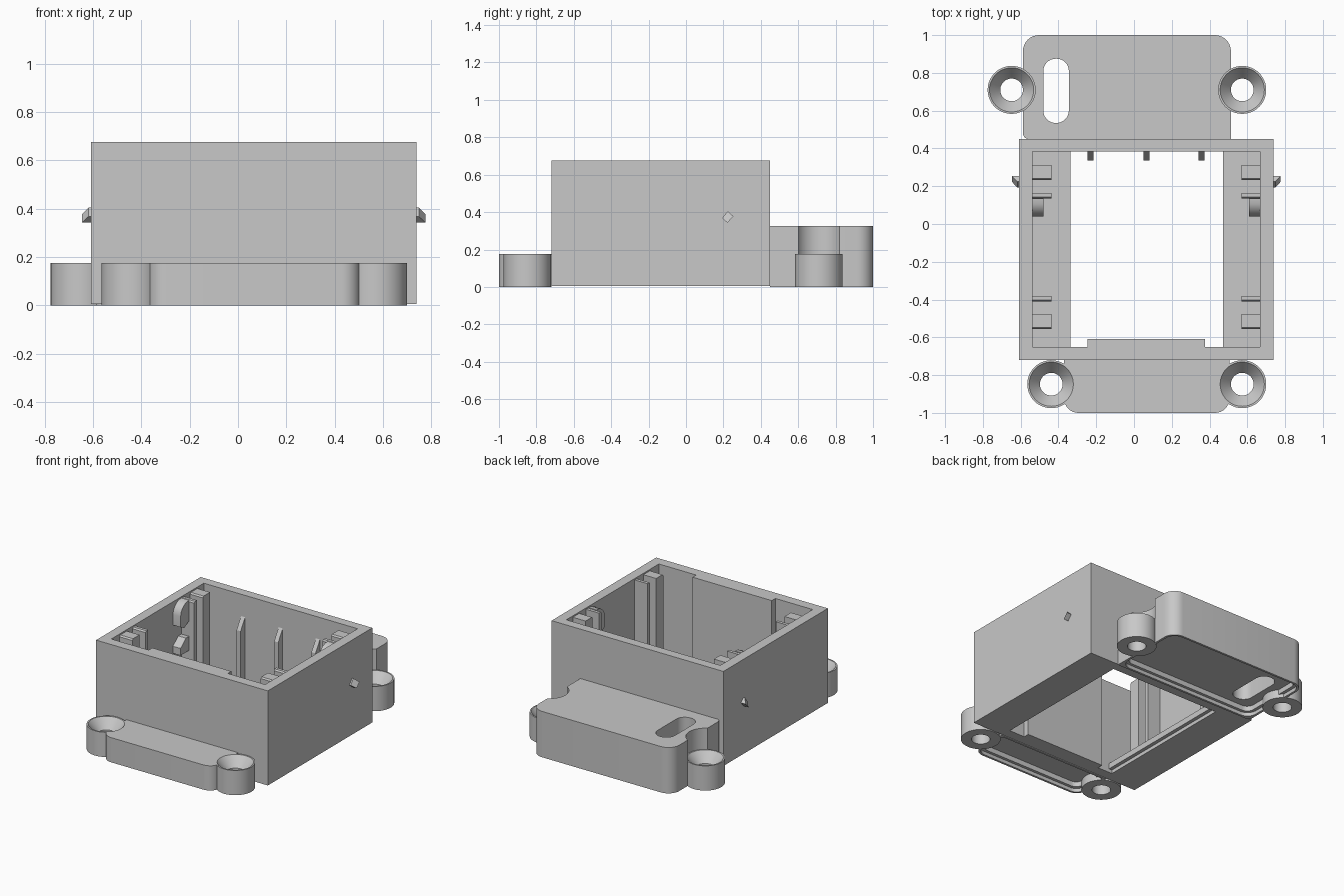
import bpy
import bmesh
from math import radians, cos, sin, pi

if "Cube" in bpy.data.objects:
    bpy.data.objects.remove(bpy.data.objects["Cube"])

grey = bpy.data.materials.new("plain grey")
grey.use_nodes = True
colour = (0.58, 0.58, 0.58, 1)
grey.diffuse_color = colour
grey.node_tree.nodes["Principled BSDF"].inputs["Base Color"].default_value = colour

MID = 0.065    # mirror line between the side walls


def finish(name, bm):
    bmesh.ops.recalc_face_normals(bm, faces=bm.faces)
    mesh = bpy.data.meshes.new(name)
    bm.to_mesh(mesh)
    bm.free()
    mesh.materials.append(grey)
    ob = bpy.data.objects.new(name, mesh)
    bpy.context.collection.objects.link(ob)
    return ob


def prism(name, points, low, high, axis="z"):
    """Extrude an outline along z (xy points) or along x (yz points)."""
    bm = bmesh.new()
    place = (lambda p, d: (p[0], p[1], d)) if axis == "z" else (lambda p, d: (d, p[0], p[1]))
    rings = [[bm.verts.new(place(p, d)) for p in points] for d in (low, high)]
    n = len(points)
    for ring in rings:
        bm.faces.new(ring)
    for i in range(n):
        j = (i + 1) % n
        bm.faces.new((rings[0][i], rings[0][j], rings[1][j], rings[1][i]))
    return finish(name, bm)


def rect(x0, x1, y0, y1, radii=(0, 0, 0, 0)):
    """Rectangle outline, each corner with its own radius."""
    corners = [(x0, y0, 1, 1), (x1, y0, -1, 1), (x1, y1, -1, -1), (x0, y1, 1, -1)]
    out = []
    for k, ((x, y, sx, sy), r) in enumerate(zip(corners, radii)):
        if r == 0:
            out.append((x, y))
            continue
        for s in range(9):
            a = pi + pi / 2 * (k + s / 8)
            out.append((x + sx * r + r * cos(a), y + sy * r + r * sin(a)))
    return out


def box(name, x0, x1, y0, y1, z0, z1):
    return prism(name, rect(x0, x1, y0, y1), z0, z1)


def disc(centre, r, z0, z1):
    pts = [(centre[0] + r * cos(2 * pi * i / 48), centre[1] + r * sin(2 * pi * i / 48)) for i in range(48)]
    return prism("cutter", pts, z0, z1)


def cut(ob, *cutters):
    for c in cutters:
        mod = ob.modifiers.new("cut", "BOOLEAN")
        mod.operation = "DIFFERENCE"
        mod.solver = "EXACT"
        mod.object = c
        bpy.context.view_layer.objects.active = ob
        bpy.ops.object.modifier_apply(modifier=mod.name)
        bpy.data.objects.remove(c)


def smooth(ob):
    bpy.ops.object.select_all(action="DESELECT")
    ob.select_set(True)
    bpy.context.view_layer.objects.active = ob
    bpy.ops.object.shade_smooth_by_angle(angle=radians(35))


def both_sides(name, points, x0, x1):
    """Same extruded part on the right wall and mirrored on the left wall."""
    smooth(prism("right_" + name, points, x0, x1, "x"))
    smooth(prism("left_" + name, points, 2 * MID - x0, 2 * MID - x1, "x"))


# Open box: cavity, bottom opening and seat along the opening
shell = box("box_shell", -0.608, 0.738, -0.72, 0.45, 0.005, 0.675)
cut(shell,
    box("cutter", -0.538, 0.668, -0.65, 0.385, 0.07, 0.8),
    box("cutter", -0.335, 0.47, -0.65, 0.385, -0.1, 0.2),
    box("cutter", -0.36, 0.495, -0.65, 0.385, -0.1, 0.03))

# Thickened panel inside the front wall
box("front_wall_panel", -0.245, 0.375, -0.65, -0.61, 0.005, 0.675)

# Screw positions
back_screws = [(-0.648, 0.71), (0.573, 0.71)]
front_screws = [(-0.438, -0.848), (0.573, -0.848)]
BOSS_R, BOSS_H = 0.127, 0.175

# Back block with slot, boss notches and stepped recess underneath
block = prism("back_block", rect(-0.588, 0.513, 0.45, 1, (0.03, 0, 0.085, 0.085)), 0, 0.325)
cut(block,
    prism("cutter", rect(-0.48, -0.345, 0.535, 0.875, (0.065,) * 4), -0.1, 0.5),
    prism("cutter", rect(-0.55, 0.475, 0.485, 0.965, (0.05,) * 4), -0.1, 0.06),
    prism("cutter", rect(-0.572, 0.497, 0.465, 0.985, (0.07,) * 4), -0.1, 0.025),
    *[disc(c, BOSS_R - 0.002, -0.1, 0.5) for c in back_screws])
smooth(block)

# Front flange with stepped recess underneath
flange = prism("front_flange", rect(-0.37, 0.505, -1, -0.72, (0.075, 0.075, 0, 0)), 0, BOSS_H)
cut(flange,
    prism("cutter", rect(-0.333, 0.467, -0.965, -0.755, (0.05, 0.05, 0.02, 0.02)), -0.1, 0.06),
    prism("cutter", rect(-0.355, 0.49, -0.985, -0.735, (0.06, 0.06, 0.02, 0.02)), -0.1, 0.025),
    *[disc(c, BOSS_R - 0.002, -0.1, 0.5) for c in front_screws])
smooth(flange)


# Countersunk screw bosses
def boss(name, centre):
    profile = [(0.06, 0), (BOSS_R, 0), (BOSS_R, BOSS_H), (0.117, BOSS_H), (0.06, 0.105)]
    bm = bmesh.new()
    rings = []
    for i in range(48):
        a = 2 * pi * i / 48
        rings.append([bm.verts.new((centre[0] + r * cos(a), centre[1] + r * sin(a), z)) for r, z in profile])
    for i in range(48):
        p, q = rings[i], rings[(i + 1) % 48]
        for k in range(len(profile)):
            m = (k + 1) % len(profile)
            bm.faces.new((p[k], q[k], q[m], p[m]))
    smooth(finish(name, bm))


for end, screws in (("back", back_screws), ("front", front_screws)):
    for side, centre in zip(("right", "left"), screws):
        boss(f"{end}_{side}_boss", centre)

# Board guide rails on the side walls
for name, y0, y1 in (("back_wide_rail", 0.233, 0.313), ("back_thin_rail", 0.135, 0.165),
                     ("front_thin_rail", -0.41, -0.38), ("front_wide_rail", -0.557, -0.477)):
    both_sides(name, [(y0, 0.07), (y1, 0.07), (y1, 0.665), (y0 + 0.008, 0.665), (y0, 0.655)], -0.538, -0.438)

# Retaining hooks beside the thin back rails
both_sides("upper_hook", [(0.135, 0.665), (0.105, 0.663), (0.08, 0.652), (0.06, 0.635), (0.046, 0.612),
                          (0.04, 0.585), (0.04, 0.51), (0.08, 0.49), (0.135, 0.52)], -0.538, -0.478)
both_sides("lower_hook", [(0.135, 0.41), (0.1, 0.41), (0.04, 0.36), (0.04, 0.31), (0.135, 0.31)], -0.538, -0.478)

# Ribs with sloping tops on the back wall
for i, x in enumerate((-0.23, 0.065, 0.357)):
    prism(f"back_rib_{i + 1}", [(0.385, 0.06), (0.335, 0.06), (0.335, 0.44), (0.385, 0.52)],
          x - 0.016, x + 0.016, "x")


# Small tilted catches outside, deepest along the lower back edge
def catch(name, wall, out):
    bm = bmesh.new()
    base = [(0.193, 0.368), (0.222, 0.343), (0.253, 0.378), (0.224, 0.405)]
    depth = [0.01, 0.037, 0.037, 0.01]
    inner = [bm.verts.new((wall, y, z)) for y, z in base]
    outer = [bm.verts.new((wall + out * d, y, z)) for (y, z), d in zip(base, depth)]
    bm.faces.new(inner)
    bm.faces.new(outer)
    for i in range(4):
        j = (i + 1) % 4
        bm.faces.new((inner[i], inner[j], outer[j], outer[i]))
    finish(name, bm)


catch("right_catch", -0.608, -1)
catch("left_catch", 0.738, 1)
